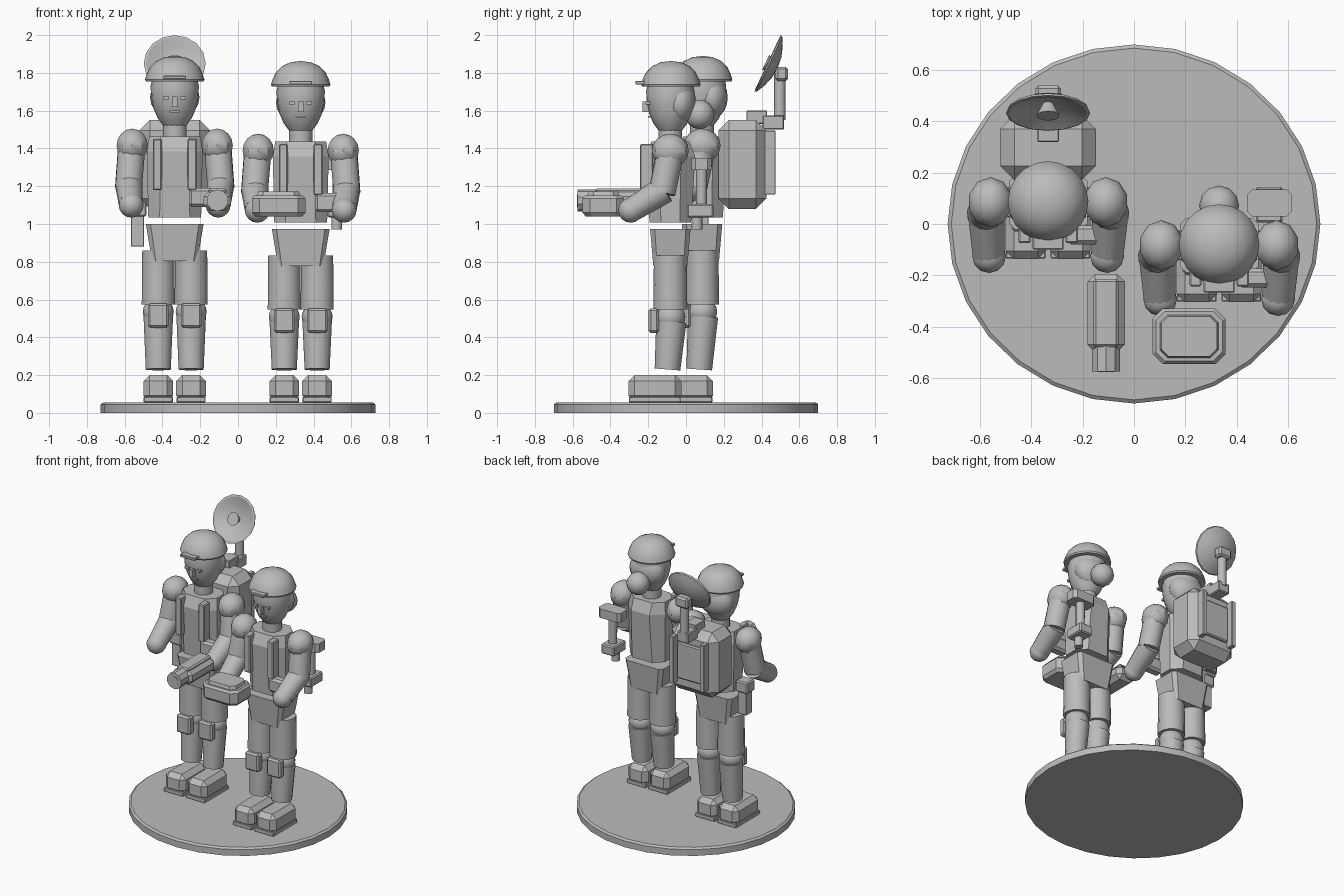
import bpy, bmesh, math
from mathutils import Matrix, Vector

if "Cube" in bpy.data.objects:
    bpy.data.objects.remove(bpy.data.objects["Cube"])

GREY = bpy.data.materials.new("plain_grey")
GREY.diffuse_color = (0.5, 0.5, 0.5, 1)
GREY.use_nodes = True
GREY.node_tree.nodes["Principled BSDF"].inputs["Base Color"].default_value = GREY.diffuse_color


def finish(name, bm, smooth=True):
    bmesh.ops.recalc_face_normals(bm, faces=bm.faces[:])
    for f in bm.faces:
        f.smooth = smooth
    me = bpy.data.meshes.new(name)
    bm.to_mesh(me)
    bm.free()
    me.materials.append(GREY)
    if smooth:
        me.set_sharp_from_angle(angle=math.radians(35))
    ob = bpy.data.objects.new(name, me)
    bpy.context.collection.objects.link(ob)
    return ob


def box(name, x, y, z, bevel=0):
    """Box from (min, max) pairs with chamfered edges."""
    bm = bmesh.new()
    mid = [(a + b) / 2 for a, b in (x, y, z)]
    size = [b - a for a, b in (x, y, z)]
    bmesh.ops.create_cube(bm, size=1, matrix=Matrix.Translation(mid) @ Matrix.Diagonal((*size, 1)))
    if bevel:
        bmesh.ops.bevel(bm, geom=bm.edges[:], offset=bevel, segments=1, profile=0.5, affect='EDGES')
    return finish(name, bm, False)


def rod(name, p, q, r1, r2, seg=14):
    """Tapered cylinder from p to q."""
    p, q = Vector(p), Vector(q)
    bm = bmesh.new()
    rot = (q - p).to_track_quat('Z', 'Y').to_matrix().to_4x4()
    bmesh.ops.create_cone(bm, cap_ends=True, segments=seg, radius1=r1, radius2=r2,
                          depth=(q - p).length, matrix=Matrix.Translation((p + q) / 2) @ rot)
    return finish(name, bm)


def ball(name, c, r, u=16, v=10):
    bm = bmesh.new()
    bmesh.ops.create_uvsphere(bm, u_segments=u, v_segments=v, radius=1,
                              matrix=Matrix.Translation(c) @ Matrix.Diagonal((*r, 1)))
    return finish(name, bm)


def lathe(name, profile, seg, matrix):
    """Spin (radius, z) points about z."""
    bm = bmesh.new()
    vs = [bm.verts.new((r, 0, z)) for r, z in profile]
    es = [bm.edges.new(e) for e in zip(vs, vs[1:])]
    bmesh.ops.spin(bm, geom=vs + es, cent=(0, 0, 0), axis=(0, 0, 1), angle=math.tau, steps=seg)
    bmesh.ops.remove_doubles(bm, verts=bm.verts[:], dist=1e-5)
    bm.transform(matrix)
    return finish(name, bm)


def loft(name, cx, cy, rings):
    """Stack of chamfered rectangles: (z, half width, half depth, chamfer)."""
    bm = bmesh.new()
    loops = []
    for z, w, d, c in rings:
        quarter = [(w, d - c), (w - c, d)]
        pts = quarter + [(-x, y) for x, y in quarter[::-1]]
        pts += [(-x, -y) for x, y in pts]
        loops.append([bm.verts.new((cx + x, cy + y, z)) for x, y in pts])
    for a, b in zip(loops, loops[1:]):
        for i in range(8):
            j = (i + 1) % 8
            bm.faces.new((a[i], a[j], b[j], b[i]))
    bm.faces.new(loops[0])
    bm.faces.new(loops[-1])
    return finish(name, bm, False)


def figure(tag, ox, oy, dz):
    def P(x, y, z):
        return (ox + x, oy + y, z + dz)

    def B(name, x, y, z, bevel=0, lift=dz):
        return box(f"{tag}_{name}", (ox + x[0], ox + x[1]), (oy + y[0], oy + y[1]),
                   (z[0] + lift, z[1] + lift), bevel)

    # legs and arms, mirrored
    for s, side in ((-1, "right"), (1, "left")):
        n = f"{tag}_{side}_"
        x = s * 0.087
        B(side + "_sole", (x - 0.077, x + 0.077), (-0.22, 0.055), (0.055, 0.085), 0.004, 0)
        B(side + "_boot", (x - 0.079, x + 0.079), (-0.222, 0.058), (0.06, 0.2), 0.032, 0)
        rod(n + "shin", (ox + x, oy - 0.015, 0.23), P(x, 0.005, 0.51), 0.068, 0.08)
        ball(n + "knee", P(x, 0, 0.535), (0.082, 0.08, 0.075))
        B(side + "_knee_pad", (x - 0.055, x + 0.055), (-0.115, -0.06), (0.45, 0.58), 0.012)
        rod(n + "thigh", P(x, 0, 0.575), P(x, 0, 0.86), 0.09, 0.087)
        ball(n + "shoulder", P(s * 0.225, 0, 1.415), (0.087, 0.098, 0.09), 10, 8)
        rod(n + "upper_arm", P(s * 0.228, 0, 1.41), P(s * 0.245, -0.045, 1.19), 0.073, 0.072)
        rod(n + "forearm", P(s * 0.243, -0.03, 1.21), P(s * 0.232, -0.2, 1.105), 0.073, 0.064)
        ball(n + "hand", P(s * 0.23, -0.21, 1.1), (0.066, 0.066, 0.066), 12, 8)
        B(side + "_chest_strap", (s * 0.092 - 0.024, s * 0.092 + 0.024), (-0.16, -0.09),
          (1.18, 1.45), 0.006)
        ox_eye = s * 0.045
        B(side + "_eye", (ox_eye - 0.016, ox_eye + 0.016), (-0.132, -0.1), (1.66, 1.676))

    # trunk
    loft(f"{tag}_hips", ox, oy, [(0.805 + dz, 0.12, 0.09, 0.02), (1.0 + dz, 0.153, 0.107, 0.025)])
    loft(f"{tag}_torso", ox, oy, [(1.035 + dz, 0.14, 0.11, 0.06), (1.385 + dz, 0.148, 0.132, 0.075),
                                  (1.463 + dz, 0.135, 0.1, 0.06)])
    B("pouch", (0.075, 0.205), (-0.165, -0.09), (1.09, 1.19), 0.015)

    # head
    rod(f"{tag}_neck", P(0, 0, 1.44), P(0, 0, 1.56), 0.063, 0.063)
    lathe(f"{tag}_head", [(0, 1.515), (0.062, 1.522), (0.09, 1.56), (0.112, 1.61), (0.125, 1.67),
                          (0.128, 1.73), (0.115, 1.79), (0, 1.82)], 20,
          Matrix.Translation((ox, oy, dz)))
    ball(f"{tag}_hair", P(0, 0.05, 1.67), (0.131, 0.086, 0.115))
    B("nose", (-0.015, 0.015), (-0.147, -0.09), (1.62, 1.675))
    B("mouth", (-0.027, 0.027), (-0.118, -0.08), (1.59, 1.6))
    lathe(f"{tag}_helmet", [(0, 1.755), (0.153, 1.755), (0.157, 1.765), (0.15, 1.79), (0.132, 1.83),
                            (0.1, 1.862), (0.055, 1.883), (0, 1.89)], 20,
          Matrix.Translation((ox, oy + 0.003, dz)))
    B("helmet_visor", (-0.06, 0.06), (-0.185, -0.1), (1.765, 1.785), 0.004)


# round stand
lathe("stand", [(0, 0), (1, 0), (1, 0.045), (0.98, 0.056), (0, 0.056)], 28,
      Matrix.Diagonal((0.727, 0.7, 1, 1)))

AX, AY = -0.335, 0.085
BX, BY = 0.332, -0.083
figure("tall_figure", AX, AY, 0)
figure("short_figure", BX, BY, -0.027)

# hair bun
ball("hair_bun", (BX, 0.072, 1.58), (0.078, 0.078, 0.078), 12, 8)

# hand scanner
box("scanner_body", (-0.182, -0.036), (-0.5, -0.195), (1.07, 1.175), 0.03)
box("scanner_panel", (-0.158, -0.06), (-0.48, -0.215), (1.16, 1.187), 0.01)
rod("scanner_lens", (-0.109, -0.47, 1.125), (-0.109, -0.575, 1.125), 0.058, 0.058, 10)
rod("scanner_glass", (-0.109, -0.56, 1.125), (-0.109, -0.578, 1.125), 0.035, 0.035, 10)

# held case with raised lid
loft("case_body", 0.215, -0.438, [(1.04, 0.125, 0.093, 0.035), (1.06, 0.142, 0.109, 0.04),
                                  (1.135, 0.142, 0.109, 0.04), (1.15, 0.13, 0.097, 0.036)])
loft("case_lid", 0.215, -0.438, [(1.145, 0.115, 0.085, 0.03), (1.172, 0.108, 0.078, 0.028)])

# side tool behind the short figure
loft("tool_head", 0.528, 0.082, [(1.285, 0.088, 0.052, 0.02), (1.35, 0.088, 0.052, 0.02)])
rod("tool_shaft", (0.528, 0.082, 1.05), (0.528, 0.082, 1.3), 0.028, 0.03)
box("tool_grip", (0.475, 0.58), (0.005, 0.145), (1.035, 1.105), 0.008)
rod("tool_tip", (0.522, 0.058, 0.97), (0.522, 0.058, 1.05), 0.029, 0.029)

# hip tool on the tall figure
box("hip_tool_body", (-0.567, -0.497), (0.05, 0.12), (0.88, 1.05), 0.004)
box("hip_tool_grip", (-0.58, -0.485), (0.04, 0.13), (1.04, 1.12), 0.008)

# backpack with rails and rear panel
box("backpack", (AX - 0.187, AX + 0.187), (0.172, 0.425), (1.08, 1.55), 0.055)
box("backpack_panel", (AX - 0.1, AX + 0.1), (0.4, 0.443), (1.19, 1.45), 0.008)
for s in (-1, 1):
    c = AX + s * 0.122
    box("backpack_rail", (c - 0.017, c + 0.017), (0.41, 0.474), (1.155, 1.495), 0.004)

# antenna mast and dish
box("mast_arm", (AX - 0.042, AX + 0.042), (0.32, 0.43), (1.53, 1.6), 0.004)
box("mast_foot", (AX - 0.045, AX + 0.045), (0.405, 0.52), (1.5, 1.575), 0.006)
rod("mast", (AX, 0.497, 1.55), (AX, 0.497, 1.8), 0.03, 0.03)
box("mast_head", (AX - 0.05, AX + 0.05), (0.475, 0.54), (1.757, 1.832), 0.012)
tilt = Matrix.Translation((AX, 0.44, 1.847)) @ Matrix.Rotation(math.radians(65), 4, 'X')
lathe("dish", [(0, -0.05), (0.06, -0.044), (0.115, -0.026), (0.16, -0.002), (0.164, 0.008), (0.152, 0.01),
               (0.105, -0.012), (0.055, -0.028), (0, -0.033)], 16, tilt)
rod("dish_feed", tilt @ Vector((0, 0, -0.035)), tilt @ Vector((0, 0, 0.02)), 0.02, 0.045, 10)
